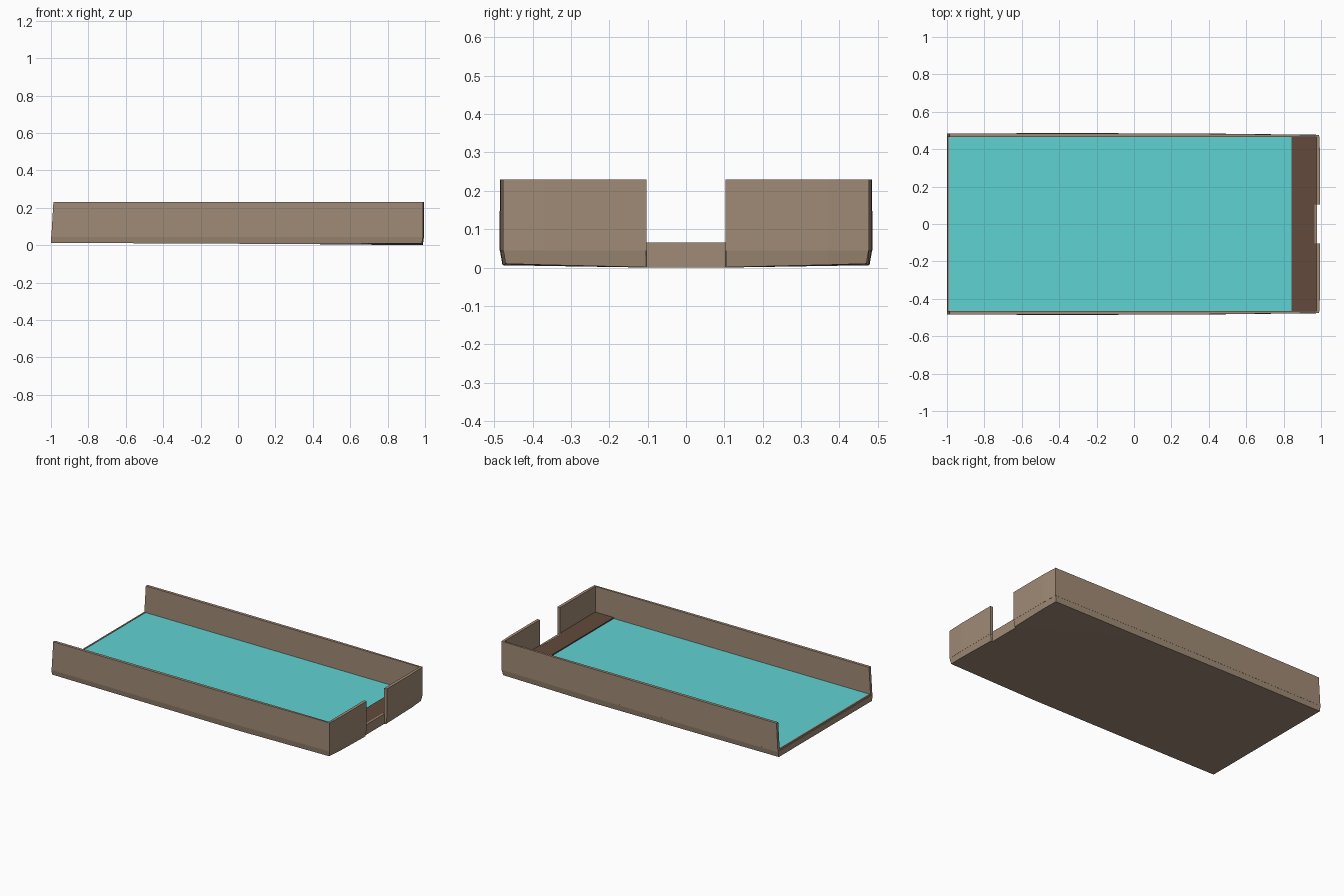
import bpy, bmesh

if "Cube" in bpy.data.objects:
    bpy.data.objects.remove(bpy.data.objects["Cube"])


def material(name, srgb):
    m = bpy.data.materials.new(name)
    lin = [((c / 255 + 0.055) / 1.055) ** 2.4 for c in srgb]
    m.diffuse_color = (*lin, 1)
    m.use_nodes = True
    m.node_tree.nodes["Principled BSDF"].inputs["Base Color"].default_value = m.diffuse_color
    return m


WALL = material("tan wall", (160, 139, 118))
FLOOR = material("dark brown floor", (98, 74, 60))
WATER = material("turquoise water", (96, 210, 210))


def loft(name, rings, mat):
    """Solid skinned through rings with equal point counts."""
    bm = bmesh.new()
    loops = [[bm.verts.new(p) for p in r] for r in rings]
    n = len(rings[0])
    for a, b in zip(loops, loops[1:]):
        for i in range(n):
            j = (i + 1) % n
            bm.faces.new((a[i], a[j], b[j], b[i]))
    bm.faces.new(loops[0])
    bm.faces.new(loops[-1])
    bmesh.ops.triangulate(bm, faces=[f for f in bm.faces if len(f.verts) > 4])
    bmesh.ops.recalc_face_normals(bm, faces=bm.faces[:])
    me = bpy.data.meshes.new(name)
    bm.to_mesh(me)
    bm.free()
    me.materials.append(mat)
    ob = bpy.data.objects.new(name, me)
    bpy.context.collection.objects.link(ob)
    return ob


def box(name, x0, x1, y0, y1, z0, z1, mat):
    ring = [(x0, y0), (x1, y0), (x1, y1), (x0, y1)]
    return loft(name, [[(x, y, z) for x, y in ring] for z in (z0, z1)], mat)


# Shallow tub with a slightly bellied bottom and a notch in the end
def outline(grow, level):
    half = [(-1, .477, .012), (-.38, .479, .010), (.36, .477, .006), (.983, .470, .010),
            (.988, .37, .007), (.988, .104, .001), (.978, .103, 0)]
    pts = []
    for s, seq in ((1, half), (-1, half[::-1])):
        for x, y, z in seq:
            gx = grow if .98 < x else 0
            gy = grow if y > .4 else 0
            pts.append((x + gx, s * (y + gy), z if level is None else level))
    return pts


loft("tub_base", [outline(0, None), outline(.007, .05)], WALL)

# Low lip across the open end and sill inside the notch
box("open_end_lip", -.997, -.988, -.47, .47, .045, .06, WALL)
box("notch_sill", .965, .978, -.104, .104, .045, .065, WALL)

for s, side in ((1, "back"), (-1, "front")):
    # Long side wall, its free end leaning inward
    stations = [(-.998, .484), (-.38, .486), (.36, .484), (.99, .477)]
    rings = []
    for x, y in stations:
        top = x + .011 if x < -.9 else x
        rings.append([(x, s * y, .045), (top, s * (y - .001), .23),
                      (top, s * .465, .23), (x, s * .465, .045)])
    loft(side + "_side_wall", rings, WALL)
    # End wall beside the notch
    ends = [(.103, .995), (.37, .995), (.477, .99)]
    loft(side + "_end_wall",
         [[(x, s * y, .045), (x, s * y, .23), (.976, s * y, .23), (.976, s * y, .045)]
          for y, x in ends], WALL)

# Water surface and the raised dark shelf beside the notch
box("water_surface", -.989, .846, -.466, .466, .049, .057, WATER)
box("end_shelf", .843, .976, -.466, .466, .045, .064, FLOOR)
